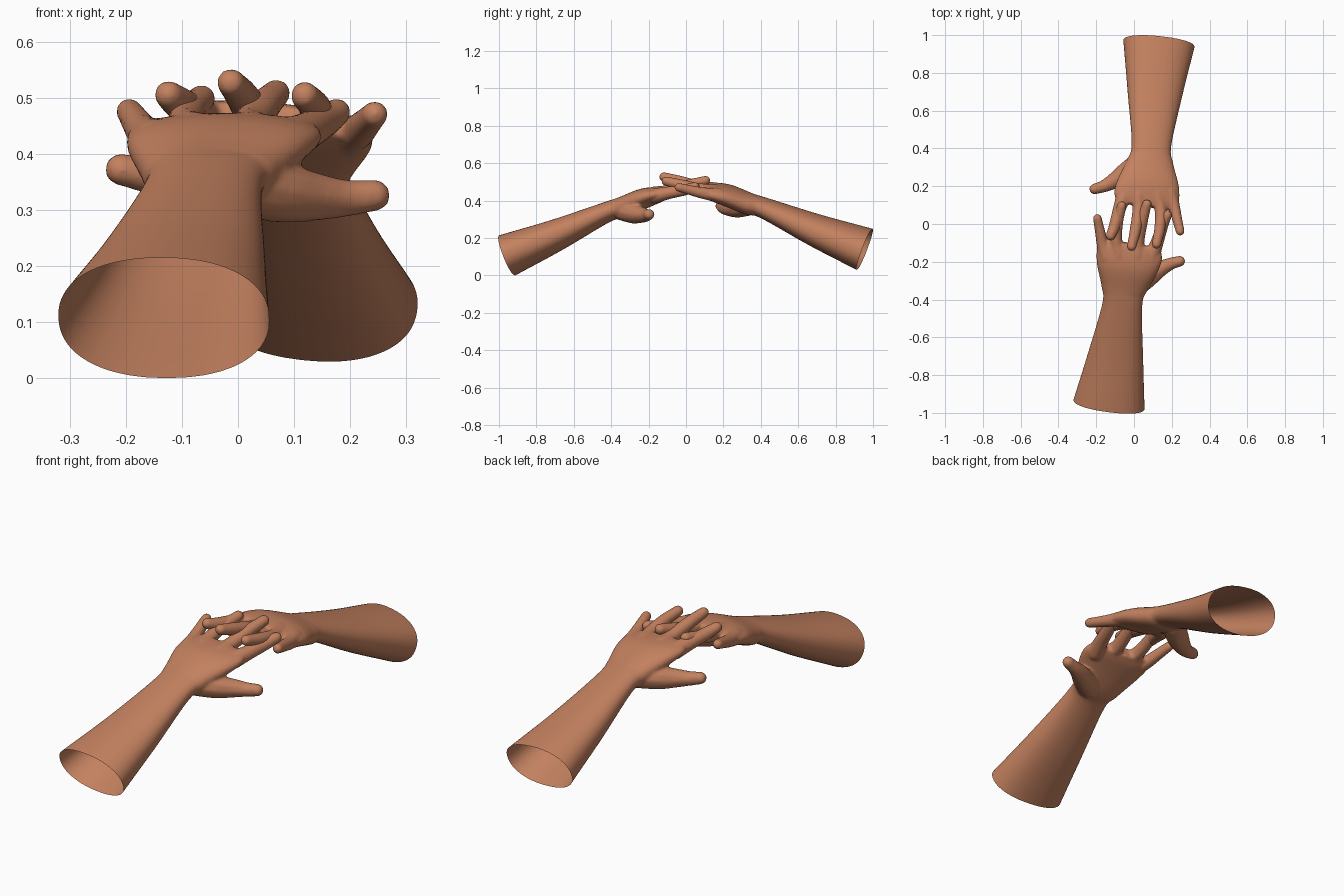
import bpy, bmesh, math
from mathutils import Vector, Matrix

if "Cube" in bpy.data.objects:
    bpy.data.objects.remove(bpy.data.objects["Cube"])

skin = bpy.data.materials.new("warm_skin")
skin.diffuse_color = (0.55, 0.22, 0.115, 1)
skin.use_nodes = True
skin.node_tree.nodes["Principled BSDF"].inputs["Base Color"].default_value = skin.diffuse_color


def spline(pts, n):
    """Catmull-Rom interpolation through tuples of any length."""
    P = [Vector(p) for p in pts]
    P = [P[0] * 2 - P[1]] + P + [P[-1] * 2 - P[-2]]
    out = []
    for i in range(1, len(P) - 2):
        a, b, c, d = P[i - 1:i + 3]
        for k in range(n):
            t = k / n
            out.append(0.5 * (2 * b + (c - a) * t + (2 * a - 5 * b + 4 * c - d) * t * t
                              + (3 * b - a - 3 * c + d) * t ** 3))
    return out + [P[-2]]


# forearm and palm sections: x, y, z, half width, half thickness
ARM = [(-.145, -1.055, .064, .207, .126), (-.132, -.955, .108, .19, .115),
       (-.097, -.70, .213, .147, .086), (-.062, -.43, .336, .106, .055),
       (-.052, -.34, .364, .122, .057), (-.036, -.23, .410, .163, .054),
       (-.022, -.15, .432, .174, .042), (-.015, -.105, .443, .145, .028)]

# digits: x, y, z, radius
DIGITS = {
    "index": [(.095, -.17, .425, .042), (.125, -.09, .442, .035), (.154, 0, .459, .031), (.176, .048, .474, .026)],
    "middle": [(.02, -.17, .435, .042), (.022, -.09, .451, .035), (.045, .02, .484, .031), (.068, .105, .508, .026)],
    "ring": [(-.075, -.17, .433, .042), (-.094, -.09, .450, .034), (-.086, .01, .477, .030), (-.065, .095, .498, .026)],
    "pinky": [(-.147, -.18, .422, .040), (-.168, -.10, .438, .032), (-.180, -.04, .455, .028), (-.194, .030, .476, .024)],
    "thumb": [(.0, -.34, .347, .056), (.07, -.285, .332, .055), (.135, -.24, .324, .044),
              (.19, -.212, .321, .034), (.243, -.197, .326, .029)],
}


def build_arm():
    bm = bmesh.new()
    # lofted forearm and palm
    rings, sec = [], spline(ARM, 8)
    seg = 40
    for i, s in enumerate(sec):
        a, b = sec[max(i - 1, 0)], sec[min(i + 1, len(sec) - 1)]
        t = Vector((b - a)[:3]).normalized()
        side = t.cross(Vector((0, 0, 1))).normalized()
        up = side.cross(t)
        ring = []
        for k in range(seg):
            an = 2 * math.pi * k / seg
            c, w = math.cos(an), math.sin(an)
            c = math.copysign(abs(c) ** .9, c)
            w = math.copysign(abs(w) ** .9, w)
            ring.append(bm.verts.new(Vector(s[:3]) + side * s[3] * c + up * s[4] * w))
        rings.append(ring)
    for r, q in zip(rings, rings[1:]):
        for k in range(seg):
            bm.faces.new((r[k], r[(k + 1) % seg], q[(k + 1) % seg], q[k]))
    bm.faces.new(rings[0][::-1])
    bm.faces.new(rings[-1])
    # digits as chains of spheres
    for pts in DIGITS.values():
        for s in spline(pts, 14):
            bmesh.ops.create_icosphere(bm, subdivisions=2, radius=s[3],
                                       matrix=Matrix.Translation(s[:3]))
    bmesh.ops.recalc_face_normals(bm, faces=bm.faces)
    me = bpy.data.meshes.new("arm_parts")
    bm.to_mesh(me)
    bm.free()
    ob = bpy.data.objects.new("front_arm", me)
    bpy.context.collection.objects.link(ob)
    # fuse everything into one soft skin
    rm = ob.modifiers.new("fuse", "REMESH")
    rm.mode = 'VOXEL'
    rm.voxel_size = .0065
    sm = ob.modifiers.new("soften", "SMOOTH")
    sm.factor, sm.iterations = .5, 6
    dg = bpy.context.evaluated_depsgraph_get()
    skin_mesh = bpy.data.meshes.new_from_object(ob.evaluated_get(dg))
    ob.modifiers.clear()
    # cut the forearm open
    bm = bmesh.new()
    bm.from_mesh(skin_mesh)
    bmesh.ops.bisect_plane(bm, geom=bm.verts[:] + bm.edges[:] + bm.faces[:],
                           plane_co=ARM[1][:3], plane_no=(.13, 1, .39), clear_inner=True)
    for f in bm.faces:
        f.smooth = True
        f.material_index = 0
    bm.to_mesh(skin_mesh)
    bm.free()
    ob.data = skin_mesh
    skin_mesh.materials.clear()
    skin_mesh.materials.append(skin)
    return ob


front = build_arm()

# second arm: turned half round, rolled a little so the fingers interlace
back = bpy.data.objects.new("back_arm", front.data.copy())
bpy.context.collection.objects.link(back)
pivot = Vector((.13, .955, .11))
turn = (Matrix.Translation(pivot + Vector((0, 0, .032))) @ Matrix.Rotation(.014, 4, 'Z')
        @ Matrix.Rotation(.029, 4, 'X') @ Matrix.Rotation(.1, 4, 'Y')
        @ Matrix.Translation(-pivot))
back.data.transform(turn @ Matrix.Rotation(math.pi, 4, 'Z'))
